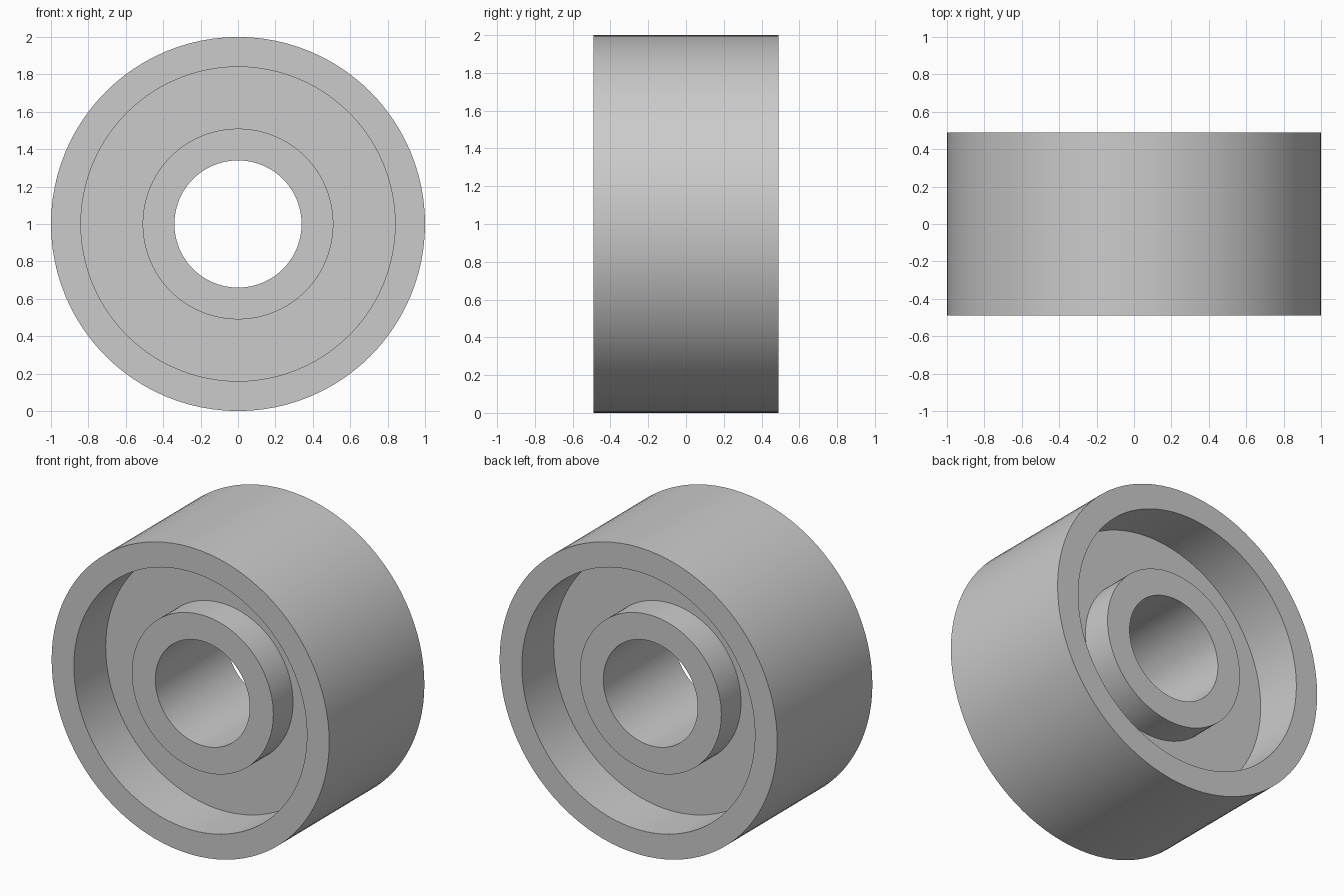
import bpy, bmesh, math

if "Cube" in bpy.data.objects:
    bpy.data.objects.remove(bpy.data.objects["Cube"])

SEGMENTS = 96
CENTRE_Z = 1.0

grey = bpy.data.materials.new("plain grey")
grey.diffuse_color = (0.6, 0.6, 0.6, 1.0)
grey.use_nodes = True
grey.node_tree.nodes["Principled BSDF"].inputs["Base Color"].default_value = grey.diffuse_color


def lathe(name, half_profile):
    """Mirror a (radius, y) half profile across y = 0 and revolve it about the y axis."""
    profile = half_profile + [(r, -y) for r, y in reversed(half_profile)]
    bm = bmesh.new()
    rings = []
    for i in range(SEGMENTS):
        a = 2 * math.pi * i / SEGMENTS
        rings.append([bm.verts.new((r * math.cos(a), y, CENTRE_Z + r * math.sin(a)))
                      for r, y in profile])
    n = len(profile)
    for i in range(SEGMENTS):
        a, b = rings[i], rings[(i + 1) % SEGMENTS]
        for j in range(n):
            k = (j + 1) % n
            bm.faces.new((a[j], a[k], b[k], b[j]))
    bmesh.ops.recalc_face_normals(bm, faces=bm.faces)
    mesh = bpy.data.meshes.new(name)
    bm.to_mesh(mesh)
    bm.free()
    mesh.materials.append(grey)
    obj = bpy.data.objects.new(name, mesh)
    bpy.context.collection.objects.link(obj)
    bpy.context.view_layer.objects.active = obj
    obj.select_set(True)
    bpy.ops.object.shade_smooth_by_angle(angle=math.radians(30))
    obj.select_set(False)
    return obj


# One solid wheel: bore, raised hub, recessed web and wide rim on both sides
lathe("wheel", [
    (0.34, 0.365),   # bore edge
    (0.51, 0.365),   # hub face
    (0.51, 0.162),   # web next to hub
    (0.84, 0.162),   # web next to rim
    (0.84, 0.49),    # inner rim edge
    (1.00, 0.49),    # outer rim edge
])
